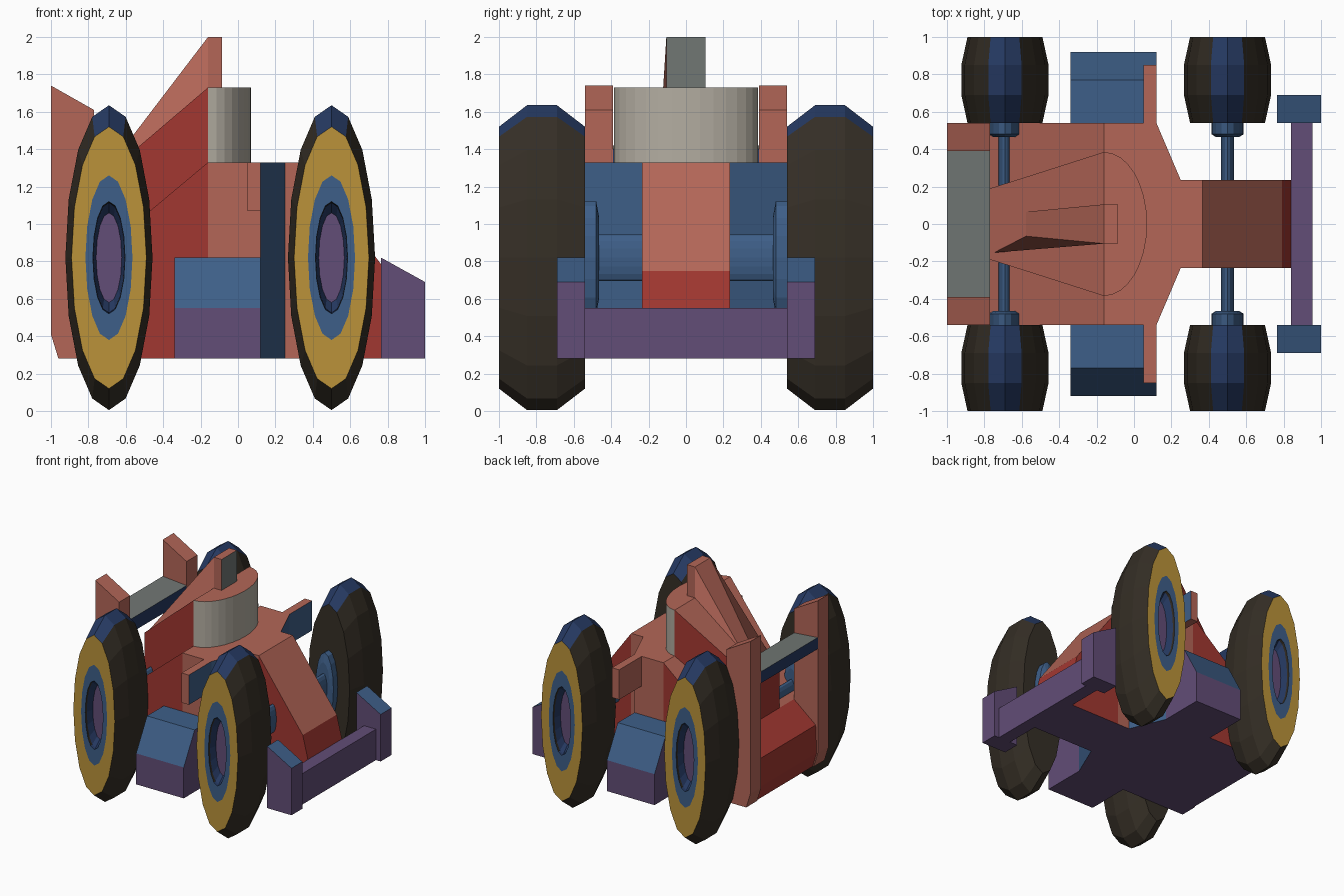
import bpy, bmesh, math

if "Cube" in bpy.data.objects:
    bpy.data.objects.remove(bpy.data.objects["Cube"])


def mat(name, rgb):
    m = bpy.data.materials.new(name)
    m.diffuse_color = [(c / 255) ** 2.2 for c in rgb] + [1]
    m.use_nodes = True
    m.node_tree.nodes["Principled BSDF"].inputs["Base Color"].default_value = m.diffuse_color
    return m


SALMON = mat("salmon", (178, 102, 88))
RED = mat("red", (160, 58, 52))
BLUE = mat("blue", (64, 95, 135))
NAVY = mat("navy", (42, 60, 98))
PURPLE = mat("purple", (98, 78, 118))
OCHRE = mat("ochre", (185, 145, 60))
RUBBER = mat("rubber", (56, 50, 42))
STONE = mat("stone", (178, 172, 160))
GREY = mat("grey", (112, 118, 115))


def build(name, verts, faces, paint):
    """Mesh object; paint(normal, centre) picks each face's material."""
    me = bpy.data.meshes.new(name)
    me.from_pydata(verts, [], faces)
    bm = bmesh.new()
    bm.from_mesh(me)
    bmesh.ops.recalc_face_normals(bm, faces=bm.faces)
    bm.normal_update()
    slots = []
    for f in bm.faces:
        m = paint(f.normal, f.calc_center_median())
        if m not in slots:
            slots.append(m)
        f.material_index = slots.index(m)
    bm.to_mesh(me)
    bm.free()
    for m in slots:
        me.materials.append(m)
    ob = bpy.data.objects.new(name, me)
    bpy.context.collection.objects.link(ob)
    return ob


def loft(name, rings, paint):
    """Bridge equal closed rings and cap both ends."""
    n = len(rings[0])
    verts = [v for r in rings for v in r]
    faces = [(k * n + i, k * n + (i + 1) % n, (k + 1) * n + (i + 1) % n, (k + 1) * n + i)
             for k in range(len(rings) - 1) for i in range(n)]
    faces += [tuple(range(n)), tuple(range(len(verts) - n, len(verts)))]
    return build(name, verts, faces, paint)


def side_prism(name, xz, y0, y1, paint):
    return loft(name, [[(x, y, z) for x, z in xz] for y in (y0, y1)], paint)


def front_prism(name, yz, x0, x1, paint):
    return loft(name, [[(x, y, z) for y, z in yz] for x in (x0, x1)], paint)


def box(name, x0, x1, y0, y1, z0, z1, paint):
    return side_prism(name, [(x0, z0), (x1, z0), (x1, z1), (x0, z1)], y0, y1, paint)


def section(x, w, z0, z1):
    return [(x, -w, z0), (x, w, z0), (x, w, z1), (x, -w, z1)]


def body_paint(n, c):
    if n.z < -0.9:
        return PURPLE
    if n.z > 0.4:
        return SALMON
    if 0.12 < c.x < 0.25:
        return BLUE
    return RED if c.z < 0.72 else SALMON


def blue_purple(n, c):
    return BLUE if n.z > 0.3 else PURPLE


# Hull: one loft from the sloping rear deck to the tapered nose
loft("hull", [section(*s) for s in (
    (-0.77, 0.54, 0.28, 0.82), (-0.16, 0.54, 0.28, 1.33), (0.12, 0.54, 0.28, 1.33),
    (0.25, 0.235, 0.28, 1.33), (0.365, 0.235, 0.28, 1.33),
    (0.79, 0.235, 0.28, 0.75), (0.84, 0.235, 0.28, 0.55))], body_paint)

# Tail block between the rear fins
side_prism("tail_block", [(-0.77, 0.28), (-0.95, 0.28), (-0.99, 0.41), (-0.98, 0.65), (-0.77, 0.82)],
           -0.39, 0.39, lambda n, c: PURPLE if n.z < -0.9 else RED)

# Spoiler plate
side_prism("spoiler", [(-1, 1.32), (-0.77, 1.28), (-0.77, 1.40), (-1, 1.42)], -0.39, 0.39,
           lambda n, c: GREY if n.z > 0.5 else NAVY)

# Turret: half ellipse in front, square shoulders at the back
arc = [(-0.16 + 0.23 * math.cos(a), 0.385 * math.sin(a))
       for a in (math.pi * (i / 16 - 0.5) for i in range(17))]
loft("turret", [[(x, y, z) for x, y in arc] for z in (1.3, 1.73)],
     lambda n, c: SALMON if abs(n.z) > 0.5 else STONE)

# Fairing running from the turret down the rear deck
loft("turret_fairing", [section(-0.77, 0.19, 0.80, 1.21), section(-0.16, 0.385, 1.31, 1.73)],
     lambda n, c: SALMON if n.z > 0.4 else RED)

# Flared fin on the fairing
loft("dorsal_fin", [
    [(-0.77, -0.155, 1.20), (-0.77, 0.155, 1.20), (-0.63, 0.06, 1.295), (-0.63, -0.06, 1.295)],
    [(-0.16, -0.105, 1.70), (-0.16, 0.105, 1.70), (-0.16, 0.105, 2.0), (-0.16, -0.105, 2.0)],
    [(-0.085, -0.105, 1.70), (-0.085, 0.105, 1.70), (-0.085, 0.105, 2.0), (-0.085, -0.105, 2.0)]],
    lambda n, c: GREY if n.x > 0.9 else RED if c.x < -0.68 else SALMON)

# Bumper bar
box("bumper_bar", 0.84, 0.955, -0.55, 0.55, 0.28, 0.55, lambda n, c: PURPLE)

N, SQUASH = 16, 0.286


def lathe(name, cx, s, profile, colours):
    """Squashed wheel part; profile is (radius, distance from centre line)."""
    rings = [[(cx + r * SQUASH * math.sin(2 * math.pi * i / N), s * y,
               0.82 + r * math.cos(2 * math.pi * i / N)) for i in range(N)] for r, y in profile]

    def paint(n, c):
        return colours(n, abs(c.y), math.hypot((c.x - cx) / SQUASH, c.z - 0.82), n.y * s)
    return loft(name, rings, paint)


def tyre_paint(n, y, r, out):
    if out > 0.95:
        return OCHRE if r > 0.45 else BLUE
    return NAVY if n.z > 0.55 else RUBBER


def hub_paint(n, y, r, out):
    return PURPLE if y > 0.9 and out > 0.9 else BLUE if y < 0.6 else NAVY


for side, s in (("right", -1), ("left", 1)):
    # Rear fins
    side_prism(side + "_rear_fin", [(-0.96, 0.28), (-0.77, 0.28), (-0.77, 1.61), (-1, 1.74), (-1, 0.41)],
               s * 0.39, s * 0.54, lambda n, c: PURPLE if n.z < -0.9 else SALMON)
    # Side pods with a chamfered outer edge
    front_prism(side + "_side_pod", [(s * 0.53, 0.28), (s * 0.92, 0.28), (s * 0.92, 0.55),
                                     (s * 0.77, 0.82), (s * 0.53, 0.82)], -0.34, 0.12, blue_purple)
    # Short arms from the hull
    box(side + "_arm", 0.05, 0.12, s * 0.53, s * 0.85, 1.07, 1.33,
        lambda n, c: BLUE if n.x > 0.9 else SALMON)
    # Bumper ends
    side_prism(side + "_bumper_end", [(0.765, 0.28), (1, 0.28), (1, 0.69), (0.765, 0.82)],
               s * 0.54, s * 0.69, blue_purple)
    # Wheels, hubs and axles
    for end, cx in (("front", 0.5), ("rear", -0.69)):
        tag = f"{side}_{end}_"
        lathe(tag + "tyre", cx, s, [(0.29, 0.54), (0.70, 0.54), (0.815, 0.69), (0.815, 0.85),
                                    (0.70, 1.0), (0.44, 1.0), (0.30, 1.0), (0.29, 0.9)], tyre_paint)
        lathe(tag + "hub", cx, s, [(0.22, 0.465), (0.30, 0.48), (0.30, 0.54), (0.295, 0.98),
                                   (0.24, 0.92)], hub_paint)
        lathe(tag + "axle", cx, s, [(0.125, 0.2), (0.125, 0.48)], lambda n, y, r, o: BLUE)
